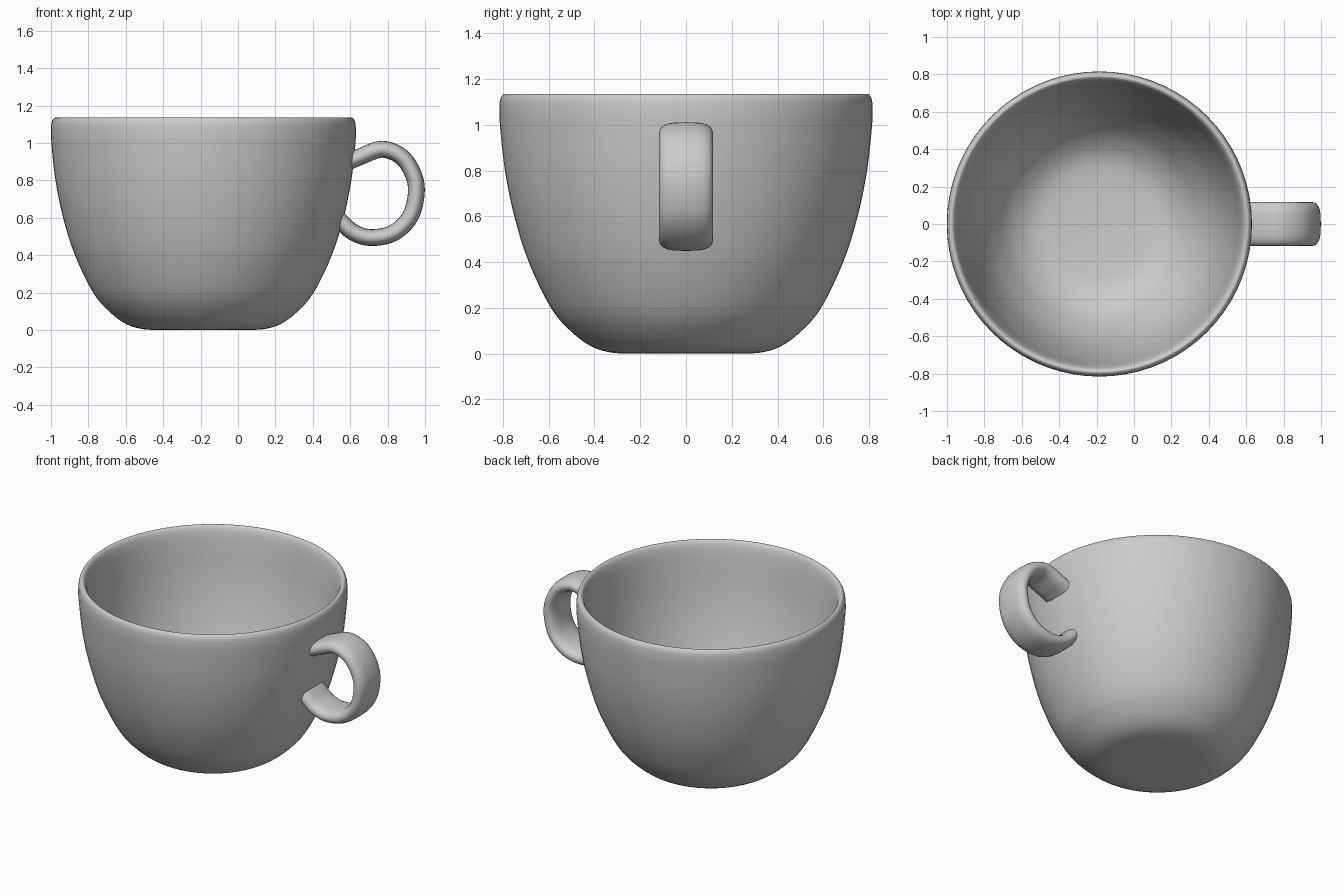
import bpy, bmesh, math
from mathutils import Vector

if "Cube" in bpy.data.objects:
    bpy.data.objects.remove(bpy.data.objects["Cube"])

CUP_X = -0.185      # axis of the bowl
SEGMENTS = 72

glaze = bpy.data.materials.new("grey_glaze")
glaze.diffuse_color = (0.6, 0.6, 0.6, 1.0)
glaze.use_nodes = True
glaze.node_tree.nodes["Principled BSDF"].inputs["Base Color"].default_value = glaze.diffuse_color


def smooth_path(points, steps):
    """Catmull-Rom curve through 2D points."""
    p = [Vector(q) for q in points]
    p = [2 * p[0] - p[1]] + p + [2 * p[-1] - p[-2]]
    out = []
    for i in range(1, len(p) - 2):
        a, b, c, d = p[i - 1:i + 3]
        for s in range(steps):
            t = s / steps
            out.append(0.5 * (2 * b + (c - a) * t
                              + (2 * a - 5 * b + 4 * c - d) * t * t
                              + (3 * b - a - 3 * c + d) * t ** 3))
    return out + [p[-2]]


def finish(name, bm):
    bmesh.ops.recalc_face_normals(bm, faces=bm.faces)
    mesh = bpy.data.meshes.new(name)
    bm.to_mesh(mesh)
    bm.free()
    mesh.materials.append(glaze)
    obj = bpy.data.objects.new(name, mesh)
    bpy.context.collection.objects.link(obj)
    bpy.context.view_layer.objects.active = obj
    obj.select_set(True)
    bpy.ops.object.shade_smooth_by_angle(angle=math.radians(60))
    obj.select_set(False)
    return obj


def bridge(bm, rings):
    n = len(rings[0])
    for a, b in zip(rings, rings[1:]):
        for i in range(n):
            j = (i + 1) % n
            bm.faces.new((a[i], a[j], b[j], b[i]))


# Bowl: outer wall, soft rim, inner wall and floor as one lathed profile
outer = [(0.22, 0.0), (0.32, 0.004), (0.41, 0.03), (0.50, 0.095), (0.59, 0.2),
         (0.687, 0.4), (0.75, 0.6), (0.791, 0.8), (0.813, 1.0), (0.815, 1.08),
         (0.809, 1.118), (0.793, 1.135), (0.775, 1.122), (0.762, 1.08),
         (0.75, 1.0), (0.725, 0.8), (0.684, 0.6), (0.621, 0.4), (0.525, 0.23),
         (0.44, 0.14), (0.34, 0.085), (0.2, 0.065)]
bm = bmesh.new()
rings = []
for r, z in smooth_path(outer, 4):
    rings.append([bm.verts.new((CUP_X + r * math.cos(2 * math.pi * i / SEGMENTS),
                                r * math.sin(2 * math.pi * i / SEGMENTS), max(z, 0)))
                  for i in range(SEGMENTS)])
bridge(bm, rings)
bm.faces.new(rings[0])      # base disc
bm.faces.new(rings[-1])     # floor disc
finish("cup_bowl", bm)

# Handle: wide rounded strap swept along a loop in the xz plane
loop = [(0.582, 0.896), (0.65, 0.925), (0.77, 0.966), (0.875, 0.925),
        (0.938, 0.83), (0.953, 0.73), (0.92, 0.605), (0.83, 0.518),
        (0.71, 0.494), (0.615, 0.523), (0.538, 0.592)]
path = smooth_path(loop, 6)
bm = bmesh.new()
rings = []
for k, c in enumerate(path):
    tangent = (path[min(k + 1, len(path) - 1)] - path[max(k - 1, 0)]).normalized()
    normal = Vector((-tangent.y, tangent.x))
    ring = []
    for i in range(24):
        a = 2 * math.pi * i / 24
        ca, sa = math.cos(a), math.sin(a)
        y = 0.117 * math.copysign(abs(ca) ** 0.6, ca)
        h = 0.045 * math.copysign(abs(sa) ** 0.95, sa)
        ring.append(bm.verts.new((c.x + normal.x * h, y, c.y + normal.y * h)))
    rings.append(ring)
bridge(bm, rings)
bm.faces.new(rings[0])
bm.faces.new(rings[-1])
finish("cup_handle", bm)
